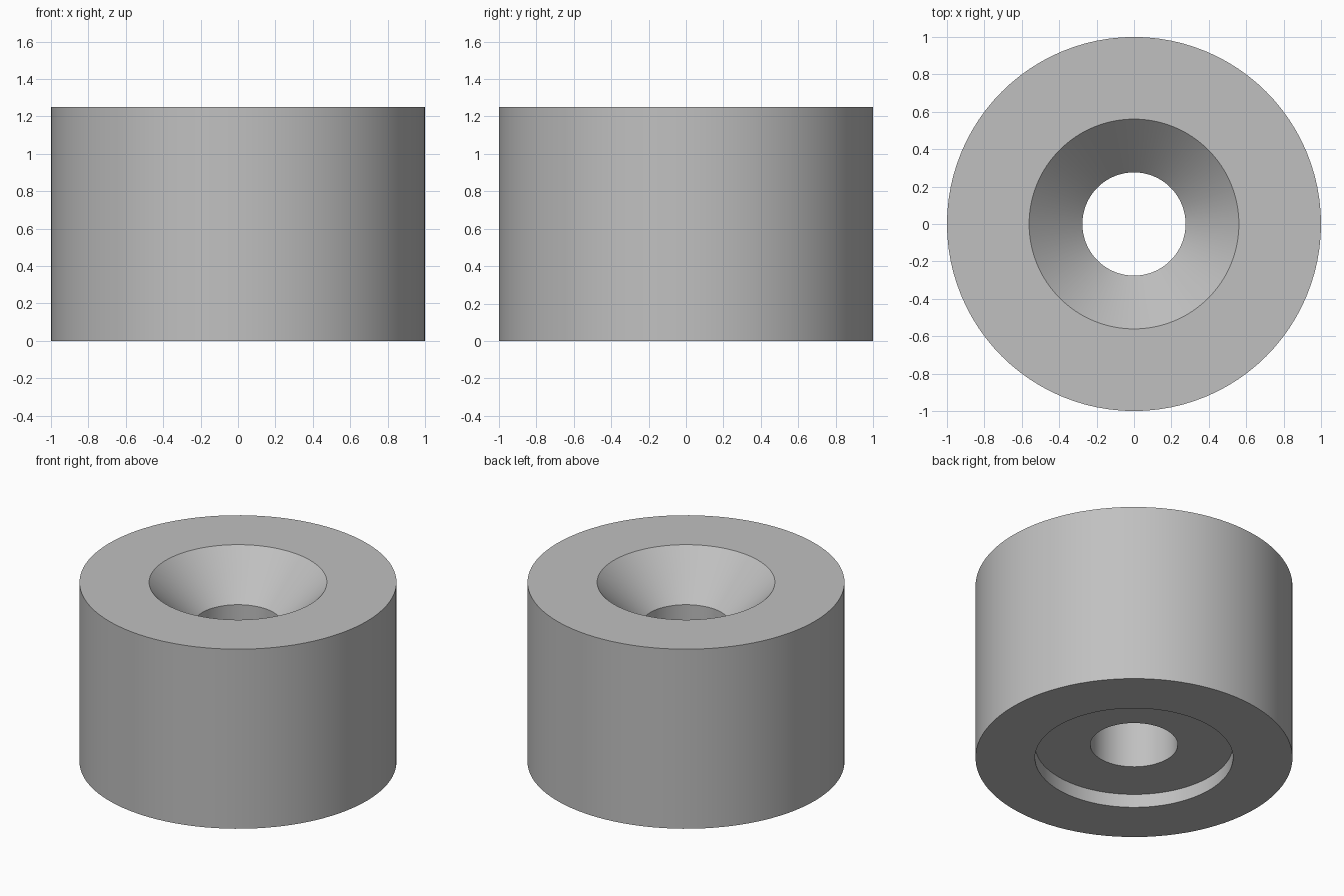
import bpy
import bmesh
import math

cube = bpy.data.objects.get("Cube")
if cube:
    bpy.data.objects.remove(cube, do_unlink=True)

SEGMENTS = 96
HEIGHT = 1.25
OUTER_R = 1.0
BORE_R = 0.276
SINK_R = 0.561       # mouth of the 45 degree countersink
RECESS_R = 0.625     # shallow round recess underneath
RECESS_DEPTH = 0.094

# Plain grey material
grey = bpy.data.materials.new("plain_grey")
grey.use_nodes = True
colour = (0.53, 0.53, 0.53, 1.0)
grey.diffuse_color = colour
grey.node_tree.nodes["Principled BSDF"].inputs["Base Color"].default_value = colour

# Closed half section as (radius, height), counter-clockwise
section = [
    (RECESS_R, 0),
    (OUTER_R, 0),
    (OUTER_R, HEIGHT),
    (SINK_R, HEIGHT),
    (BORE_R, HEIGHT - (SINK_R - BORE_R)),
    (BORE_R, RECESS_DEPTH),
    (RECESS_R, RECESS_DEPTH),
]

# Revolve the section into the spacer body
bm = bmesh.new()
verts = [bm.verts.new((r, 0, z)) for r, z in section]
edges = [bm.edges.new((v, verts[(i + 1) % len(verts)])) for i, v in enumerate(verts)]
bmesh.ops.spin(bm, geom=verts + edges, cent=(0, 0, 0), axis=(0, 0, 1),
               angle=math.tau, steps=SEGMENTS, use_merge=True)
bmesh.ops.remove_doubles(bm, verts=bm.verts, dist=0.0001)
bmesh.ops.recalc_face_normals(bm, faces=bm.faces)

mesh = bpy.data.meshes.new("countersunk_spacer")
bm.to_mesh(mesh)
bm.free()
mesh.materials.append(grey)
spacer = bpy.data.objects.new("countersunk_spacer", mesh)
bpy.context.collection.objects.link(spacer)

# Smooth round walls with sharp rims
bpy.ops.object.select_all(action="DESELECT")
spacer.select_set(True)
bpy.context.view_layer.objects.active = spacer
bpy.ops.object.shade_smooth_by_angle(angle=math.radians(30))
